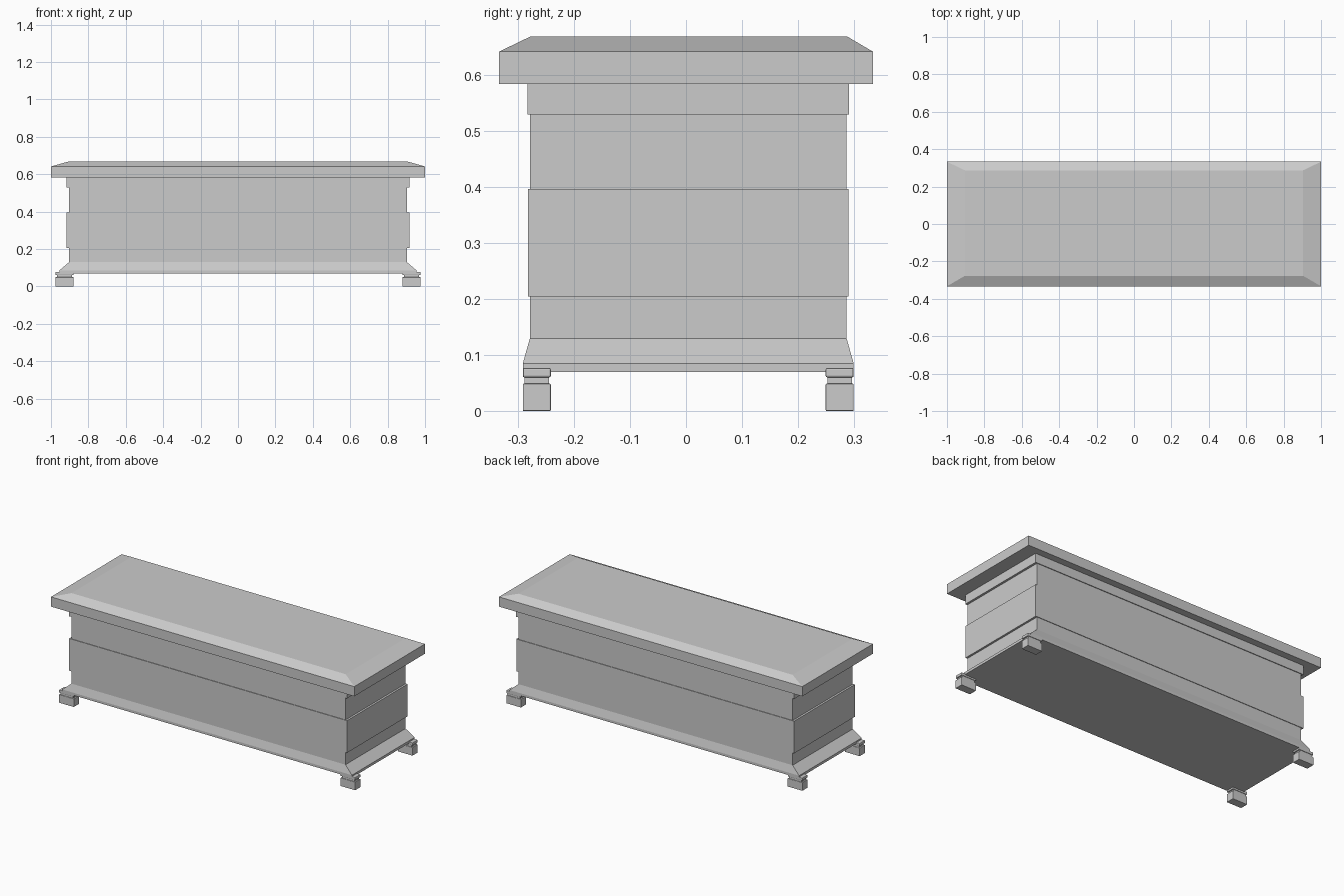
import bpy, bmesh

if "Cube" in bpy.data.objects:
    bpy.data.objects.remove(bpy.data.objects["Cube"])

YC = 0.004  # the carcass sits slightly behind the lid centre


def stack(name, rings, bevel=0.0):
    """Closed solid from rectangular rings (z, half_x, half_y, centre_x, centre_y)."""
    bm = bmesh.new()
    loops = []
    for z, hx, hy, cx, cy in rings:
        loops.append([bm.verts.new((cx + sx * hx, cy + sy * hy, z))
                      for sx, sy in ((-1, -1), (1, -1), (1, 1), (-1, 1))])
    for a, b in zip(loops, loops[1:]):
        for i in range(4):
            j = (i + 1) % 4
            bm.faces.new((a[i], a[j], b[j], b[i]))
    bm.faces.new(loops[0][::-1])
    bm.faces.new(loops[-1])
    mesh = bpy.data.meshes.new(name)
    bm.to_mesh(mesh)
    bm.free()
    obj = bpy.data.objects.new(name, mesh)
    bpy.context.collection.objects.link(obj)
    if bevel:
        mod = obj.modifiers.new("soft_edges", 'BEVEL')
        mod.width = bevel
        mod.segments = 2
    return obj


def block(name, z0, z1, hx, hy, cx=0.0, cy=YC, bevel=0.0):
    return stack(name, [(z0, hx, hy, cx, cy), (z1, hx, hy, cx, cy)], bevel)


# Lid with sloped border
stack("lid", [(0.583, 1.0, 0.333, 0, 0),
              (0.641, 1.0, 0.333, 0, 0),
              (0.668, 0.904, 0.282, 0, 0.005)])

# Carcass: flared plinth, panels, raised middle band and top moulding
stack("chest_body", [(z, hx, hy, 0, YC) for z, hx, hy in (
    (0.070, 0.955, 0.295),
    (0.085, 0.955, 0.295),
    (0.129, 0.904, 0.2825),
    (0.204, 0.904, 0.2825),
    (0.204, 0.916, 0.286),
    (0.396, 0.916, 0.286),
    (0.396, 0.904, 0.2825),
    (0.529, 0.904, 0.2825),
    (0.529, 0.917, 0.287),
    (0.583, 0.917, 0.287))])

# Four feet: block, recessed neck and cap
for sx, side in ((-1, "left"), (1, "right")):
    for sy, end in ((-1, "front"), (1, "back")):
        cx, cy = sx * 0.928, YC + sy * 0.270
        tag = f"{end}_{side}"
        block(f"foot_block_{tag}", 0.0, 0.049, 0.049, 0.025, cx, cy, 0.002)
        block(f"foot_neck_{tag}", 0.047, 0.062, 0.041, 0.022, cx, cy)
        block(f"foot_cap_{tag}", 0.060, 0.077, 0.049, 0.025, cx, cy, 0.003)
